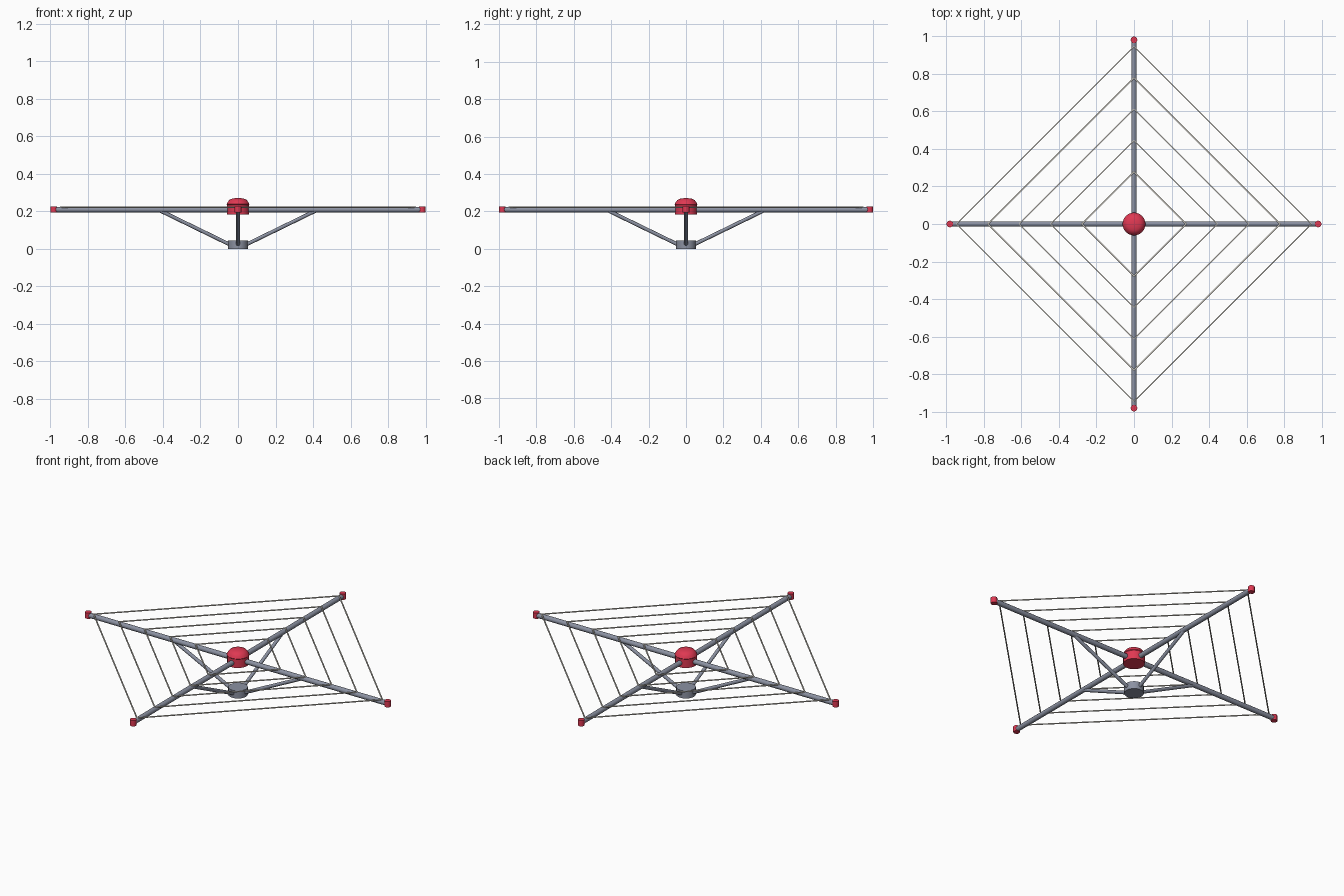
import bpy, math
from mathutils import Vector

if "Cube" in bpy.data.objects:
    bpy.data.objects.remove(bpy.data.objects["Cube"])


def material(name, rgb):
    m = bpy.data.materials.new(name)
    m.diffuse_color = (*rgb, 1)
    m.use_nodes = True
    m.node_tree.nodes["Principled BSDF"].inputs["Base Color"].default_value = m.diffuse_color
    return m


RED = material("crimson", (0.74, 0.04, 0.085))
STEEL = material("blue steel", (0.26, 0.285, 0.36))
WIRE = material("pale warm wire", (0.68, 0.65, 0.58))


def rod(name, a, b, radius, sides, mat):
    """Cylinder running from a to b."""
    a, b = Vector(a), Vector(b)
    bpy.ops.mesh.primitive_cylinder_add(vertices=sides, radius=radius,
                                        depth=(b - a).length, location=(a + b) / 2)
    o = bpy.context.object
    o.rotation_euler = (b - a).to_track_quat('Z', 'Y').to_euler()
    o.name = name
    o.data.materials.append(mat)
    bpy.ops.object.shade_smooth_by_angle(angle=math.radians(65))
    return o


def lathe(name, profile, sides, mat):
    """Spin an (r, z) profile, bottom to top, closed with end caps."""
    verts = [(r * math.cos(2 * math.pi * i / sides), r * math.sin(2 * math.pi * i / sides), z)
             for r, z in profile for i in range(sides)]
    faces = [(k * sides + i, k * sides + (i + 1) % sides,
              (k + 1) * sides + (i + 1) % sides, (k + 1) * sides + i)
             for k in range(len(profile) - 1) for i in range(sides)]
    faces.append(tuple(reversed(range(sides))))
    faces.append(tuple(range((len(profile) - 1) * sides, len(profile) * sides)))
    me = bpy.data.meshes.new(name)
    me.from_pydata(verts, [], faces)
    me.materials.append(mat)
    o = bpy.data.objects.new(name, me)
    bpy.context.collection.objects.link(o)
    bpy.context.view_layer.objects.active = o
    o.select_set(True)
    bpy.ops.object.shade_smooth_by_angle(angle=math.radians(35))
    o.select_set(False)


ARM_Z = 0.209
dirs = [Vector((1, 0, 0)), Vector((0, 1, 0)), Vector((-1, 0, 0)), Vector((0, -1, 0))]
up = Vector((0, 0, 1))

# crossed arms
rod("arm_x", (-0.975, 0, ARM_Z), (0.975, 0, ARM_Z), 0.0145, 12, STEEL)
rod("arm_y", (0, -0.975, ARM_Z), (0, 0.975, ARM_Z), 0.0145, 12, STEEL)

# upright arm tips and slanted struts
for d in dirs:
    rod("arm_tip", d * 0.982 + up * 0.193, d * 0.982 + up * 0.227, 0.018, 12, RED)
    rod("strut", d * 0.04 + up * 0.021, d * 0.42 + up * 0.206, 0.01, 10, STEEL)

# square loops of wire
for r in (0.278, 0.445, 0.613, 0.78, 0.947):
    for i in range(4):
        rod("wire", dirs[i] * r + up * 0.222, dirs[(i + 1) % 4] * r + up * 0.222,
            0.004, 6, WIRE)

# central hub, its domed cap, and the base below
lathe("hub", [(0.058, 0.183), (0.058, 0.238)], 24, RED)
lathe("hub_dome", [(0.056, 0.232), (0.061, 0.238), (0.055, 0.25), (0.046, 0.261),
                   (0.034, 0.267), (0.017, 0.27), (0.003, 0.271)], 24, RED)
lathe("base", [(0.053, 0.0), (0.053, 0.045)], 20, STEEL)
